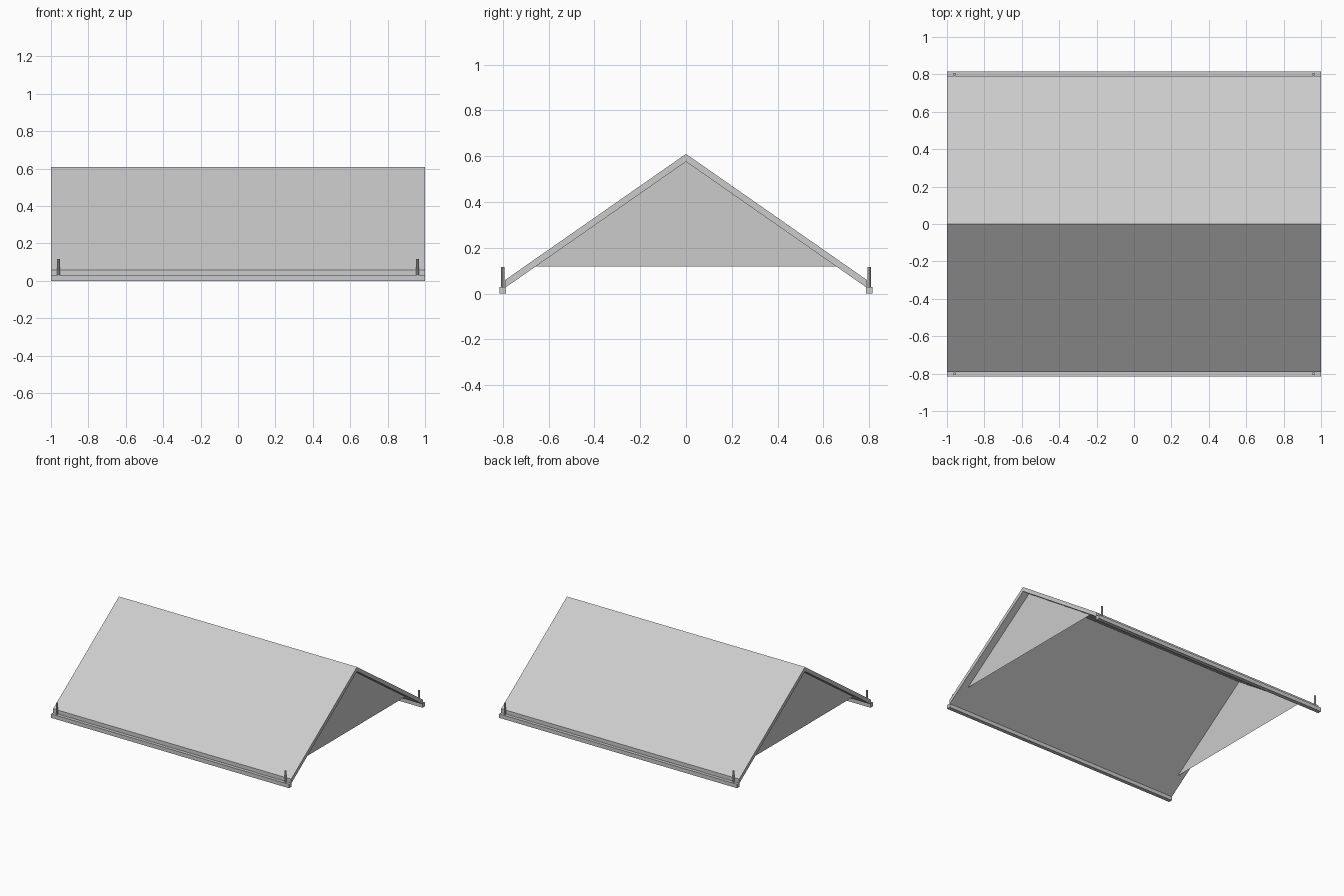
import bpy, bmesh

if "Cube" in bpy.data.objects:
    bpy.data.objects.remove(bpy.data.objects["Cube"])

grey = bpy.data.materials.new("light grey")
grey.diffuse_color = (0.6, 0.6, 0.6, 1)
grey.use_nodes = True
grey.node_tree.nodes["Principled BSDF"].inputs["Base Color"].default_value = grey.diffuse_color


def finish(name, bm):
    bmesh.ops.recalc_face_normals(bm, faces=bm.faces)
    me = bpy.data.meshes.new(name)
    bm.to_mesh(me)
    bm.free()
    me.materials.append(grey)
    ob = bpy.data.objects.new(name, me)
    bpy.context.collection.objects.link(ob)
    return ob


def extruded(name, profile, x0, x1):
    """Sweep a closed (y, z) profile along x; a plain sheet if x0 == x1."""
    bm = bmesh.new()
    face = bm.faces.new([bm.verts.new((x0, y, z)) for y, z in profile])
    if x1 != x0:
        res = bmesh.ops.extrude_face_region(bm, geom=[face], use_keep_orig=True)
        moved = [v for v in res["geom"] if isinstance(v, bmesh.types.BMVert)]
        bmesh.ops.translate(bm, verts=moved, vec=(x1 - x0, 0, 0))
    return finish(name, bm)


RIDGE, THICK, EAVE_Y, SLOPE = 0.61, 0.034, 0.79, 0.697
eave = RIDGE - EAVE_Y * SLOPE

# Pitched roof slab
extruded("roof", [(-EAVE_Y, eave), (0, RIDGE), (EAVE_Y, eave),
                  (EAVE_Y, eave - THICK), (0, RIDGE - THICK),
                  (-EAVE_Y, eave - THICK)], -1, 1)

# Gable sheets set in slightly from each end
base = 0.118
half = (RIDGE - THICK - base) / SLOPE
for side, sx in (("left", -1), ("right", 1)):
    extruded(f"{side}_gable", [(-half, base), (half, base), (0, RIDGE - THICK)],
             sx * 0.946, sx * 0.946)

# Eave rails with a small post near each end
for side, sy in (("front", -1), ("back", 1)):
    a, b = sy * 0.786, sy * 0.815
    extruded(f"{side}_eave_rail", [(a, 0), (b, 0), (b, 0.03), (a, 0.03)], -1, 1)
    for end, sx in (("left", -1), ("right", 1)):
        bm = bmesh.new()
        bmesh.ops.create_cone(bm, cap_ends=True, segments=8, radius1=0.008,
                              radius2=0.008, depth=0.09)
        ob = finish(f"{side}_{end}_post", bm)
        ob.location = (sx * 0.96, sy * 0.8, 0.072)
